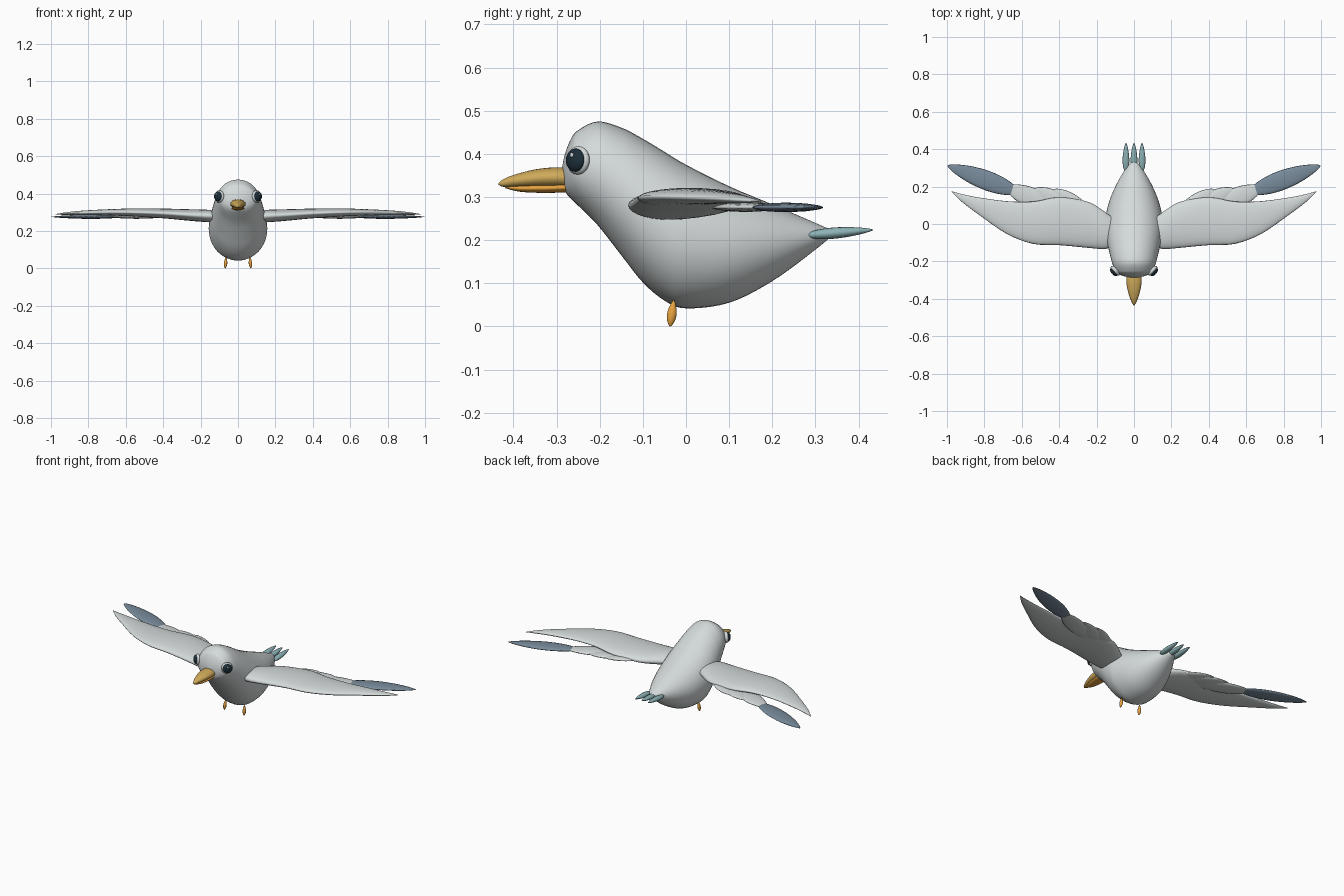
import bpy, bmesh, math
from mathutils import Vector

cube = bpy.data.objects.get("Cube")
if cube:
    bpy.data.objects.remove(cube, do_unlink=True)


def material(name, r, g, b):
    m = bpy.data.materials.new(name)
    m.use_nodes = True
    m.diffuse_color = (r, g, b, 1)
    m.node_tree.nodes["Principled BSDF"].inputs["Base Color"].default_value = (r, g, b, 1)
    return m


plumage = material("pale grey plumage", .66, .70, .70)
slate = material("slate blue", .19, .26, .33)
teal = material("tail teal", .27, .45, .47)
gold = material("beak gold", .62, .40, .10)
orange = material("orange", .78, .36, .05)
dark = material("eye dark", .012, .028, .042)
white = material("eye glint", .85, .88, .9)


def finish(name, bm, mat):
    bmesh.ops.recalc_face_normals(bm, faces=bm.faces)
    for f in bm.faces:
        f.smooth = True
    me = bpy.data.meshes.new(name)
    bm.to_mesh(me)
    bm.free()
    me.materials.append(mat)
    ob = bpy.data.objects.new(name, me)
    bpy.context.collection.objects.link(ob)
    return ob


def smooth_path(rows, steps):
    """Catmull-Rom interpolation of number tuples."""
    out = []
    for i in range(len(rows) - 1):
        a, b, c, d = (rows[max(0, min(len(rows) - 1, i + k))] for k in (-1, 0, 1, 2))
        for s in range(steps):
            t = s / steps
            out.append([.5 * (2*q + (r - p)*t + (2*p - 5*q + 4*r - w)*t*t
                              + (3*q - p - 3*r + w)*t**3) for p, q, r, w in zip(a, b, c, d)])
    return out + [list(rows[-1])]


def loft(name, rings, mat, sides=24):
    """Skin elliptical rings, each a centre and two half axes."""
    bm = bmesh.new()
    loops = []
    for c, u, v in rings:
        angles = [math.tau * k / sides for k in range(sides)]
        loops.append([bm.verts.new(c + u * math.cos(a) + v * math.sin(a)) for a in angles])
    for p, q in zip(loops, loops[1:]):
        for k in range(sides):
            n = (k + 1) % sides
            bm.faces.new((p[k], p[n], q[n], q[k]))
    bm.faces.new(loops[0])
    bm.faces.new(loops[-1])
    return finish(name, bm, mat)


def spindle(name, start, end, width, thick, mat, bulge=.7, across=None):
    """Petal shape from start to end; bulge above 1 moves the widest part to the tip."""
    start, end = Vector(start), Vector(end)
    axis = (end - start).normalized()
    u = across or axis.cross(Vector((0, 0, 1))).normalized()
    v = u.cross(axis).normalized()
    rings = []
    for i in range(21):
        t = .5 - .5 * math.cos(math.pi * i / 20)
        w = max(.02, math.sin(math.pi * t ** bulge) ** .65)
        rings.append((start.lerp(end, t), u * width * w, v * thick * w))
    return loft(name, rings, mat, 16)


def ellipsoid(name, centre, normal, radius, depth, mat):
    bm = bmesh.new()
    bmesh.ops.create_uvsphere(bm, u_segments=24, v_segments=14, radius=1)
    rot = Vector(normal).to_track_quat('Z', 'Y')
    for v in bm.verts:
        v.co = Vector(centre) + rot @ Vector((v.co.x * radius, v.co.y * radius, v.co.z * depth))
    return finish(name, bm, mat)


# Body and head: y, bottom, top, half width
body = [(-.287, .35, .37, .008), (-.28, .313, .402, .05), (-.267, .297, .434, .083),
        (-.25, .28, .455, .1), (-.205, .235, .475, .118), (-.15, .165, .461, .132),
        (-.1, .102, .435, .144), (-.05, .06, .405, .153), (0, .042, .375, .156),
        (.1, .055, .325, .139), (.2, .105, .283, .1), (.3, .178, .24, .042),
        (.34, .212, .222, .004)]
loft("body", [(Vector((0, y, (lo + hi) / 2)), Vector((w, 0, 0)), Vector((0, 0, (hi - lo) / 2)))
              for y, lo, hi, w in smooth_path(body, 5)], plumage, 40)

# Beak: y, centre height, half width, half height
upper = [(-.265, .343, .036, .024), (-.3, .345, .041, .024), (-.35, .343, .035, .021),
         (-.4, .337, .02, .014), (-.425, .332, .009, .008), (-.435, .33, .001, .001)]
lower = [(-.265, .323, .032, .011), (-.3, .321, .034, .011), (-.35, .32, .028, .01),
         (-.39, .32, .017, .007), (-.42, .322, .002, .001)]
for name, rows, mat in (("upper_beak", upper, gold), ("lower_beak", lower, orange)):
    loft(name, [(Vector((0, y, z)), Vector((w, 0, 0)), Vector((0, 0, h)))
                for y, z, w, h in smooth_path(rows, 4)], mat)

# Tail feathers
for name, x in (("left", .043), ("middle", 0), ("right", -.043)):
    spindle("tail_feather_" + name, (x, .278, .211), (x, .434, .224), .018, .013, teal, .75)

# Wing panel: x, leading y, trailing y, centre height, half thickness
wing = [(.1, -.1, .03, .277, .024), (.135, -.128, .05, .279, .031), (.17, -.134, .075, .281, .033),
        (.25, -.127, .12, .285, .031), (.4, -.113, .143, .294, .026), (.54, -.106, .12, .299, .022),
        (.68, -.053, .122, .3, .017), (.83, .05, .142, .297, .012),
        (.92, .118, .16, .293, .007), (.975, .171, .175, .29, .001)]
# Rear feathers: base point, tip point, half width
feathers = [((.2, .02), (.43, .185), .045), ((.28, .05), (.53, .19), .048),
            ((.36, .06), (.69, .2), .055)]

for side, s in (("left", 1), ("right", -1)):
    loft(side + "_wing",
         [(Vector((s * x, (a + b) / 2, z)), Vector((0, (b - a) / 2, 0)), Vector((0, 0, h)))
          for x, a, b, z, h in smooth_path(wing, 4)], plumage, 28)
    for i, (p, q, w) in enumerate(feathers):
        spindle(f"{side}_wing_feather_{i + 1}", (s * p[0], p[1], .283 - .003 * i),
                (s * q[0], q[1], .282 - .003 * i), w, .011, plumage, 1.15)
    spindle(side + "_wing_tip_feather", (s * .615, .168, .276), (s * .998, .312, .276),
            .052, .011, slate, .85)

    # Eye: pale rim, dark ball and small glint
    out = Vector((s * .74, -.67, .05)).normalized()
    centre = Vector((s * .1, -.25, .385))
    ellipsoid(side + "_eye_rim", centre, out, .033, .016, plumage)
    ellipsoid(side + "_eye", centre + out * .009, out, .027, .015, dark)
    ellipsoid(side + "_eye_glint", centre + out * .0215 + Vector((0, 0, .011)), out, .005, .003, white)

    # Foot
    spindle(side + "_foot", (s * .064, -.028, .062), (s * .068, -.037, 0), .009, .011,
            orange, 1.2, Vector((1, 0, 0)))
